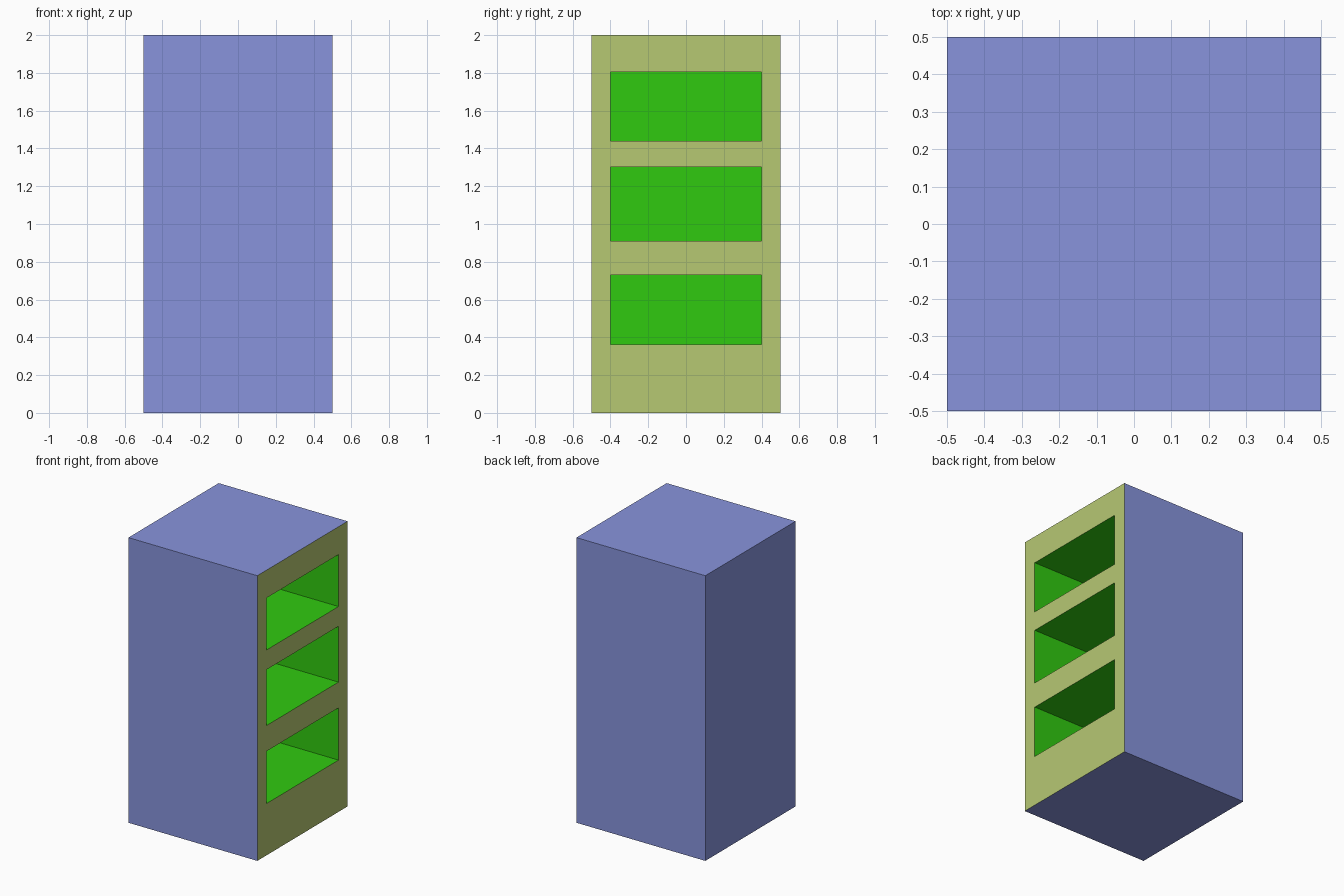
import bpy

if "Cube" in bpy.data.objects:
    bpy.data.objects.remove(bpy.data.objects["Cube"])


def material(name, color):
    mat = bpy.data.materials.new(name)
    mat.diffuse_color = (*color, 1)
    mat.use_nodes = True
    mat.node_tree.nodes["Principled BSDF"].inputs["Base Color"].default_value = mat.diffuse_color
    return mat


def box(name, lo, hi, mat):
    bpy.ops.mesh.primitive_cube_add(
        size=1, location=[(a + b) / 2 for a, b in zip(lo, hi)])
    ob = bpy.context.object
    ob.name = name
    ob.scale = [b - a for a, b in zip(lo, hi)]
    bpy.ops.object.transform_apply(location=True, scale=True)
    ob.data.materials.append(mat)
    return ob


body_mat = material("cabinet_blue", (0.246, 0.296, 0.716))
face_mat = material("front_panel_olive", (0.468, 0.578, 0.171))
inner_mat = material("shelf_green", (0.030, 0.590, 0.005))

# Cabinet body, with the open side (+x) in its own colour
cabinet = box("cabinet", (-0.5, -0.5, 0), (0.5, 0.5, 2), body_mat)
cabinet.data.materials.append(face_mat)
for face in cabinet.data.polygons:
    if face.normal.x > 0.5:
        face.material_index = 1

# Three shelf compartments cut into the open side
DEPTH = 0.8
for bottom, top in [(0.363, 0.73), (0.91, 1.302), (1.44, 1.805)]:
    cutter = box("compartment_cutter", (0.5 - DEPTH, -0.4, bottom),
                 (0.7, 0.4, top), inner_mat)
    cutter.hide_render = True
    bpy.context.view_layer.objects.active = cabinet
    cut = cabinet.modifiers.new("compartment", "BOOLEAN")
    cut.object = cutter
    cut.operation = "DIFFERENCE"
    cut.solver = "EXACT"
    cut.material_mode = "TRANSFER"
    bpy.ops.object.modifier_apply(modifier=cut.name)
    bpy.data.objects.remove(cutter)
